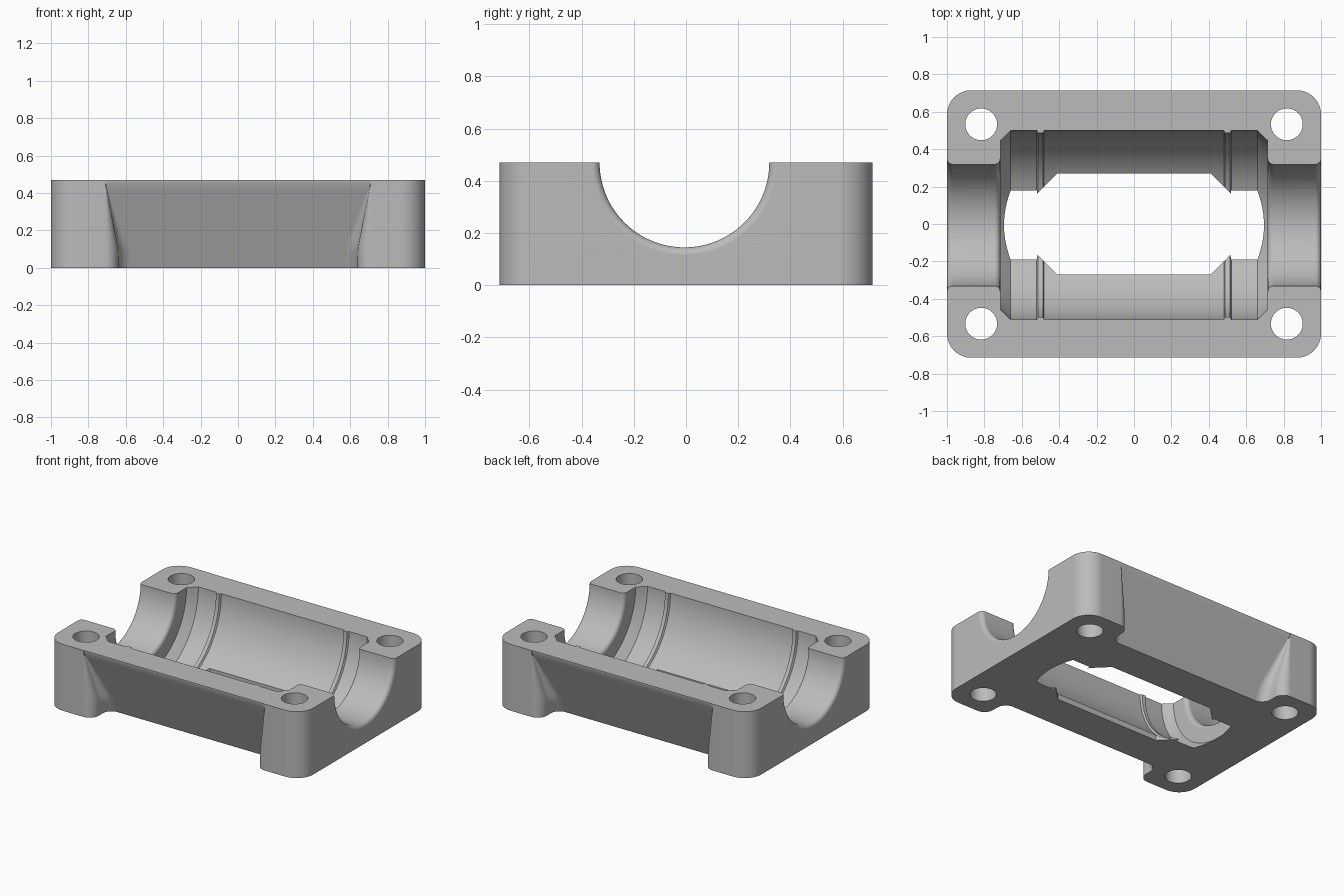
import bpy, bmesh
from math import sin, cos, pi

default = bpy.data.objects.get("Cube")
if default:
    bpy.data.objects.remove(default, do_unlink=True)

HALF_X, HALF_Y, HEIGHT = 1.0, 0.715, 0.47
BORE_Y = -0.006

steel = bpy.data.materials.new("plain_grey")
steel.use_nodes = True
GREY = (0.5, 0.5, 0.5, 1)
steel.diffuse_color = GREY
steel.node_tree.nodes["Principled BSDF"].inputs["Base Color"].default_value = GREY


def arc(cx, cy, r, start, end, steps=10):
    angles = [start + (end - start) * i / steps for i in range(steps + 1)]
    return [(cx + r * cos(a), cy + r * sin(a)) for a in angles]


def loft(name, rings):
    """Skin a closed solid through rings of equal point count."""
    bm = bmesh.new()
    loops = [[bm.verts.new(p) for p in ring] for ring in rings]
    n = len(loops[0])
    for a, b in zip(loops, loops[1:]):
        for i in range(n):
            j = (i + 1) % n
            bm.faces.new((a[i], a[j], b[j], b[i]))
    bm.faces.new(loops[0])
    bm.faces.new(loops[-1])
    bmesh.ops.recalc_face_normals(bm, faces=bm.faces)
    mesh = bpy.data.meshes.new(name)
    bm.to_mesh(mesh)
    bm.free()
    mesh.materials.append(steel)
    obj = bpy.data.objects.new(name, mesh)
    bpy.context.collection.objects.link(obj)
    return obj


def prism(name, outline, z0, z1):
    return loft(name, [[(x, y, z) for x, y in outline] for z in (z0, z1)])


def block_outline(depth):
    """Rounded rectangle whose long sides are recessed between the corner posts."""
    c = min(0.07, 0.49 * depth)
    post = 0.71
    q = arc(HALF_X - 0.13, HALF_Y - 0.13, 0.13, 0, pi / 2)
    q += arc(post, HALF_Y - c, c, pi / 2, pi)
    q += arc(post - 2 * c, HALF_Y - depth + c, c, 0, -pi / 2)
    half = q + [(-x, y) for x, y in reversed(q)]
    return half + [(-x, -y) for x, y in half]


# Block: side walls lean inward towards the bottom
RIM = 0.455
levels = [(RIM * i / 14, 0.183 * (1 - i / 14) + 0.002) for i in range(15)]
levels.append((HEIGHT, 0.002))
block = loft("bearing_block",
             [[(x, y, z) for x, y in block_outline(d)] for z, d in levels])

# Bore: stepped profile of (x, radius), mirrored, turned about the x axis
half_profile = [(1.02, 0.36)]
half_profile += arc(0.97, 0.355, 0.03, 0, -pi / 2, 6)
half_profile += arc(0.745, 0.355, 0.03, -pi / 2, -pi, 6)
half_profile += [(0.715, 0.452), (0.705, 0.46), (0.66, 0.505), (0.52, 0.505),
                 (0.513, 0.492), (0.487, 0.492), (0.48, 0.505)]
profile = half_profile + [(-x, r) for x, r in reversed(half_profile)]
SEGMENTS = 128
turns = [2 * pi * i / SEGMENTS for i in range(SEGMENTS)]
cutters = [loft("bore_cutter", [
    [(x, BORE_Y + r * cos(a), HEIGHT + r * sin(a)) for a in turns]
    for x, r in profile])]

# Chamfered window through the floor
w = [(0.515, 0.165), (0.41, 0.27)]
side = w + [(-x, y) for x, y in reversed(w)]
cutters.append(prism("window_cutter", side + [(-x, -y) for x, y in side], -0.1, 0.1))

# Bolt holes in the four corners
for sx in (-1, 1):
    for sy in (-1, 1):
        ring = arc(sx * 0.817, sy * 0.533, 0.085, 0, 2 * pi, 48)[:-1]
        cutters.append(prism("bolt_hole_cutter", ring, -0.1, 0.6))

for cutter in cutters:
    cutter.hide_render = True
    mod = block.modifiers.new("cut", 'BOOLEAN')
    mod.operation = 'DIFFERENCE'
    mod.solver = 'EXACT'
    mod.object = cutter

# Bake the cuts and discard the cutters
graph = bpy.context.evaluated_depsgraph_get()
baked = bpy.data.meshes.new_from_object(block.evaluated_get(graph))
block.modifiers.clear()
block.data = baked
baked.materials.clear()
baked.materials.append(steel)
for poly in baked.polygons:
    poly.material_index = 0
for cutter in cutters:
    bpy.data.objects.remove(cutter, do_unlink=True)

# Smooth curved faces, keep machined edges crisp
for obj in bpy.context.selected_objects:
    obj.select_set(False)
block.select_set(True)
bpy.context.view_layer.objects.active = block
bpy.ops.object.shade_smooth_by_angle(angle=0.45)
weighted = block.modifiers.new("even_shading", 'WEIGHTED_NORMAL')
weighted.keep_sharp = True
